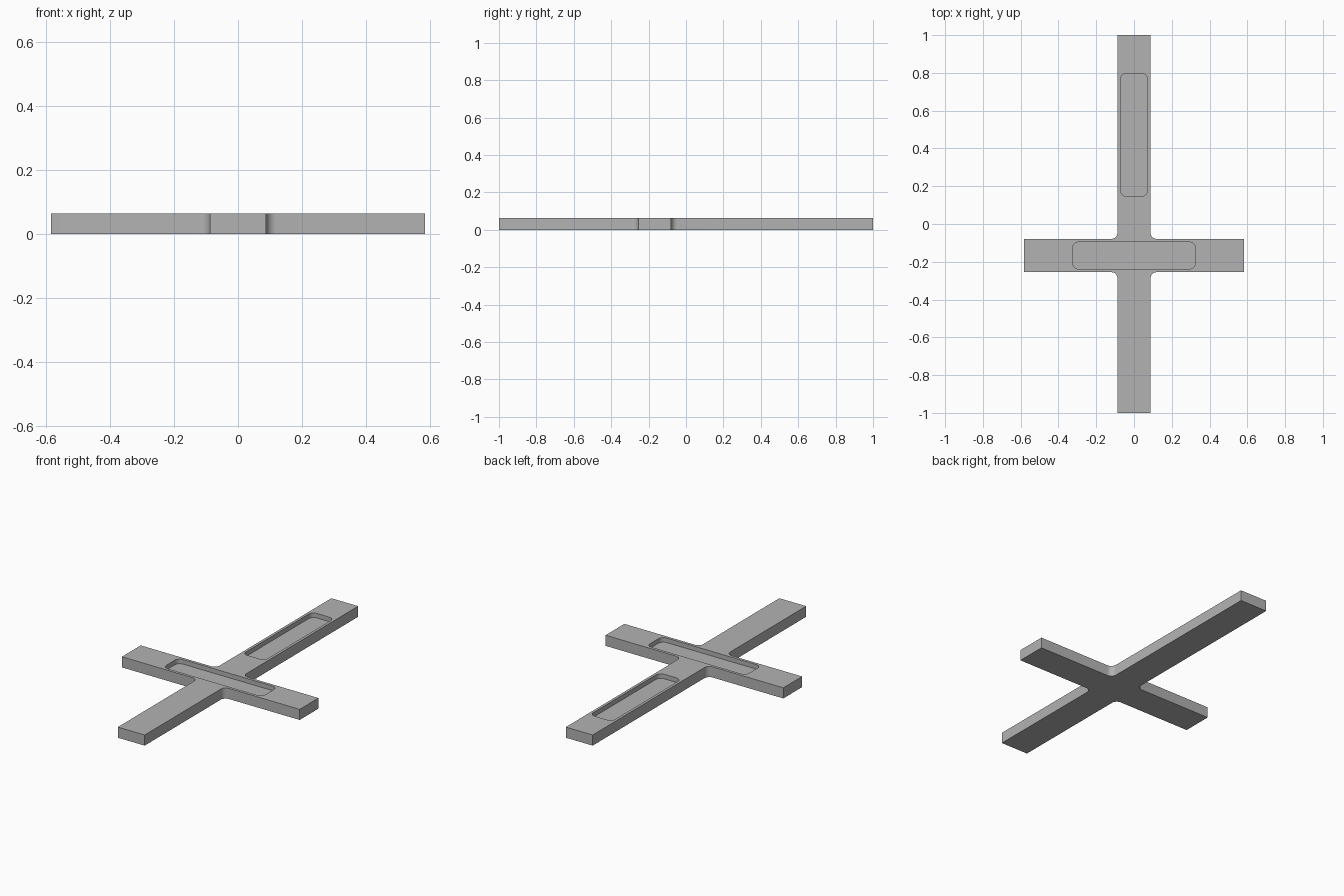
import bpy, bmesh
from math import sin, cos, pi, radians

HALF_W = 0.088      # half width of both bars
THICK = 0.063
CROSS_Y = -0.167    # centre line of the cross bar
CROSS_X = 0.583     # half length of the cross bar
FILLET = 0.032
POCKET_DEPTH = 0.027

cube = bpy.data.objects.get("Cube")
if cube:
    bpy.data.objects.remove(cube, do_unlink=True)

grey = bpy.data.materials.new("plain grey")
grey.use_nodes = True
grey.diffuse_color = (0.45, 0.45, 0.45, 1)
grey.node_tree.nodes["Principled BSDF"].inputs["Base Color"].default_value = grey.diffuse_color


def arc(cx, cy, r, start, end, steps=8):
    angles = [start + (end - start) * i / steps for i in range(steps + 1)]
    return [(cx + r * cos(a), cy + r * sin(a)) for a in angles]


def prism(name, outline, z0, z1):
    """Extrude a closed outline from z0 up to z1."""
    bm = bmesh.new()
    base = bm.faces.new([bm.verts.new((x, y, z0)) for x, y in outline])
    top = bmesh.ops.extrude_face_region(bm, geom=[base])["geom"]
    verts = [v for v in top if isinstance(v, bmesh.types.BMVert)]
    bmesh.ops.translate(bm, verts=verts, vec=(0, 0, z1 - z0))
    bmesh.ops.recalc_face_normals(bm, faces=bm.faces)
    mesh = bpy.data.meshes.new(name)
    bm.to_mesh(mesh)
    bm.free()
    mesh.materials.append(grey)
    obj = bpy.data.objects.new(name, mesh)
    bpy.context.collection.objects.link(obj)
    return obj


def rounded_rect(cx, cy, hx, hy, r):
    points = []
    for i, (sx, sy) in enumerate([(1, 1), (-1, 1), (-1, -1), (1, -1)]):
        points += arc(cx + sx * (hx - r), cy + sy * (hy - r), r, i * pi / 2, (i + 1) * pi / 2)
    return points


# Cross body: one filleted inner corner and its bar ends per quadrant
outline = []
for sx, sy in [(1, 1), (-1, 1), (-1, -1), (1, -1)]:
    end_y = sy
    corner = HALF_W + FILLET
    quarter = [(CROSS_X, CROSS_Y + sy * HALF_W)]
    quarter += arc(corner, CROSS_Y + sy * corner, FILLET, -sy * pi / 2, -sy * pi)
    quarter += [(HALF_W, end_y)]
    quarter = [(sx * x, y) for x, y in quarter]
    outline += quarter if sx * sy > 0 else quarter[::-1]
body = prism("cross_body", outline, 0, THICK)

# Shallow round-cornered pockets in the top of the long bar and the cross bar
pockets = {
    "long_bar_pocket_cutter": (0, 0.472, 0.072, 0.325),
    "cross_bar_pocket_cutter": (0, CROSS_Y, 0.325, 0.071),
}
bpy.context.view_layer.objects.active = body
for name, rect in pockets.items():
    cutter = prism(name, rounded_rect(*rect, FILLET), THICK - POCKET_DEPTH, THICK * 2)
    cutter.hide_render = True
    cut = body.modifiers.new(name, 'BOOLEAN')
    cut.operation = 'DIFFERENCE'
    cut.solver = 'EXACT'
    cut.object = cutter
    bpy.ops.object.modifier_apply(modifier=cut.name)
    bpy.data.objects.remove(cutter, do_unlink=True)

bpy.ops.object.select_all(action='DESELECT')
body.select_set(True)
bpy.ops.object.shade_smooth_by_angle(angle=radians(30))
